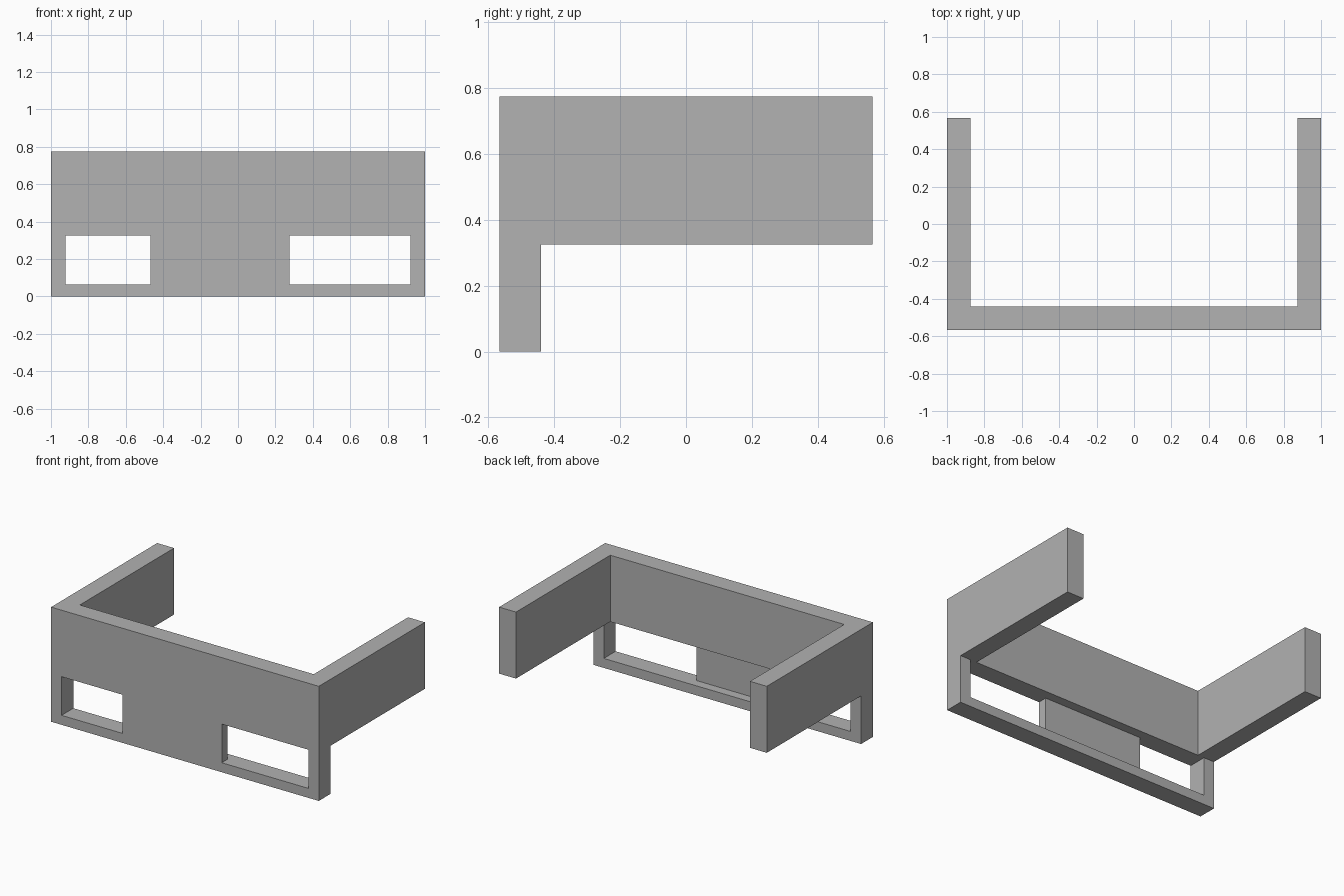
import bpy, bmesh

if "Cube" in bpy.data.objects:
    bpy.data.objects.remove(bpy.data.objects["Cube"])

HALF_X, HALF_Y, HEIGHT = 1.0, 0.566, 0.774
WALL = 0.126                 # wall thickness
ARM_Z = 0.325                # underside of the arms and top of the openings
SILL = 0.064                 # height of the bottom rail
PANEL = 0.063                # thickness of the panel between the openings
INNER_Y = WALL - HALF_Y      # back face of the front wall
POST_X = 0.922               # inner side of the end posts
PANEL_X = (-0.468, 0.275)    # sides of the panel

grey = bpy.data.materials.new("grey")
grey.diffuse_color = (0.445, 0.445, 0.445, 1)
grey.use_nodes = True
grey.node_tree.nodes["Principled BSDF"].inputs["Base Color"].default_value = grey.diffuse_color


def prism(name, outline, z0, z1):
    """Extrude an xy outline from z0 up to z1."""
    bm = bmesh.new()
    base = bm.faces.new([bm.verts.new((x, y, z0)) for x, y in outline])
    top = bmesh.ops.extrude_face_region(bm, geom=[base])["geom"]
    for v in top:
        if isinstance(v, bmesh.types.BMVert):
            v.co.z = z1
    bmesh.ops.recalc_face_normals(bm, faces=bm.faces)
    mesh = bpy.data.meshes.new(name)
    bm.to_mesh(mesh)
    bm.free()
    obj = bpy.data.objects.new(name, mesh)
    bpy.context.collection.objects.link(obj)
    return obj


def cut_box(target, x0, x1, y0, y1, z0, z1):
    """Subtract a box from the target and remove the cutter."""
    cutter = prism("cutter", [(x0, y0), (x1, y0), (x1, y1), (x0, y1)], z0, z1)
    cutter.hide_render = True
    mod = target.modifiers.new("cut", "BOOLEAN")
    mod.operation, mod.solver, mod.object = "DIFFERENCE", "EXACT", cutter
    bpy.context.view_layer.objects.active = target
    bpy.ops.object.modifier_apply(modifier=mod.name)
    bpy.data.objects.remove(cutter)


# U-shaped body: front wall with two side arms
inner_x = HALF_X - WALL
body = prism("wall_with_arms", [
    (-HALF_X, -HALF_Y), (HALF_X, -HALF_Y), (HALF_X, HALF_Y), (inner_x, HALF_Y),
    (inner_x, INNER_Y), (-inner_x, INNER_Y), (-inner_x, HALF_Y), (-HALF_X, HALF_Y),
], 0, HEIGHT)

# Space under the arms
cut_box(body, -2, 2, INNER_Y, 2, -1, ARM_Z)
# Recess behind the panel, spanning between the end posts
cut_box(body, -POST_X, POST_X, PANEL - HALF_Y, 0, SILL, ARM_Z)
# Two openings through the front
for x0, x1 in ((-POST_X, PANEL_X[0]), (PANEL_X[1], POST_X)):
    cut_box(body, x0, x1, -1, 0, SILL, ARM_Z)

# Tidy coplanar faces and colour the body
bm = bmesh.new()
bm.from_mesh(body.data)
bmesh.ops.remove_doubles(bm, verts=bm.verts, dist=0.0005)
bmesh.ops.recalc_face_normals(bm, faces=bm.faces)
bm.to_mesh(body.data)
bm.free()
body.data.materials.clear()
body.data.materials.append(grey)
